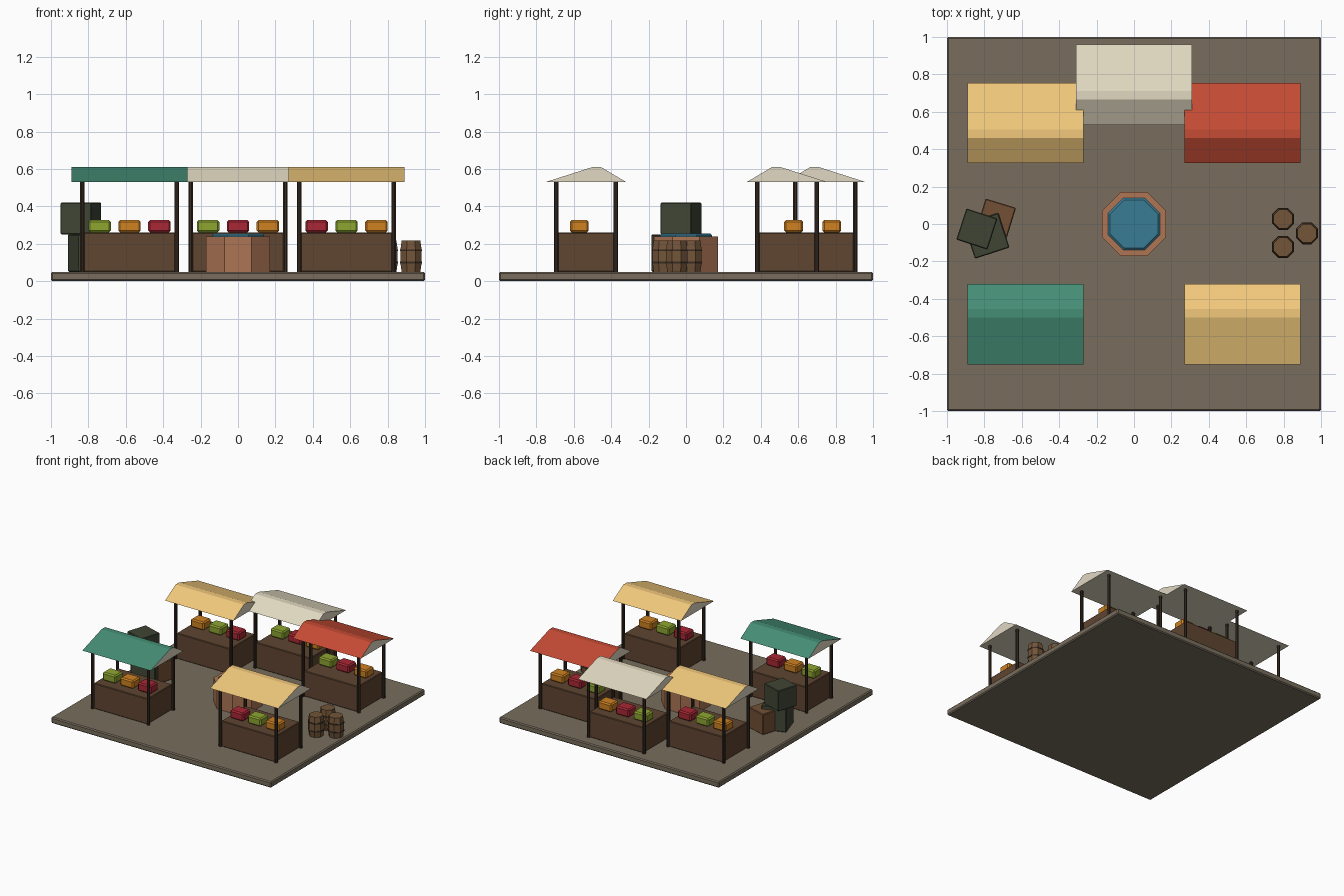
import bpy, bmesh
from math import radians, pi, cos

if "Cube" in bpy.data.objects:
    bpy.data.objects.remove(bpy.data.objects["Cube"])

MATS = {}


def mat(name, rgb):
    m = bpy.data.materials.new(name)
    m.diffuse_color = (*rgb, 1)
    m.use_nodes = True
    m.node_tree.nodes["Principled BSDF"].inputs["Base Color"].default_value = m.diffuse_color
    MATS[name] = m


mat("paving", (0.19, 0.155, 0.11))
mat("timber", (0.115, 0.06, 0.03))
mat("post_wood", (0.04, 0.025, 0.016))
mat("barrel_wood", (0.17, 0.09, 0.04))
mat("clay", (0.42, 0.18, 0.09))
mat("water", (0.04, 0.2, 0.3))
mat("dark_crate", (0.05, 0.06, 0.035))
mat("brown_crate", (0.17, 0.08, 0.035))
mat("canvas", (0.75, 0.69, 0.55))
mat("green", (0.06, 0.27, 0.18))
mat("yellow", (0.88, 0.58, 0.2))
mat("red", (0.56, 0.07, 0.035))
mat("white", (0.75, 0.69, 0.53))
mat("fruit_green", (0.27, 0.38, 0.03))
mat("fruit_orange", (0.62, 0.22, 0.015))
mat("fruit_red", (0.4, 0.02, 0.035))


def make(name, bm, *materials):
    bmesh.ops.recalc_face_normals(bm, faces=bm.faces)
    me = bpy.data.meshes.new(name)
    bm.to_mesh(me)
    bm.free()
    for m in materials:
        me.materials.append(MATS[m])
    ob = bpy.data.objects.new(name, me)
    bpy.context.collection.objects.link(ob)
    return ob


def box(name, x, y, z0, z1, w, d, material, rot=0, bevel=0.005):
    bm = bmesh.new()
    bmesh.ops.create_cube(bm, size=1)
    bmesh.ops.scale(bm, vec=(w, d, z1 - z0), verts=bm.verts)
    ob = make(name, bm, material)
    ob.location = (x, y, (z0 + z1) / 2)
    ob.rotation_euler.z = radians(rot)
    if bevel:
        mod = ob.modifiers.new("bevel", "BEVEL")
        mod.width, mod.segments = bevel, 1
    return ob


def turned(name, x, y, profile, material, sides=8):
    """Closed low-poly turned solid; profile lists (flat-to-centre radius, z)."""
    bm = bmesh.new()
    rings = []
    for r, z in profile:
        c = bmesh.ops.create_circle(bm, segments=sides, radius=r / cos(pi / sides))["verts"]
        bmesh.ops.translate(bm, vec=(0, 0, z), verts=c)
        rings.append(c)
    for a, b in zip(rings, rings[1:]):
        for i in range(sides):
            j = (i + 1) % sides
            bm.faces.new((a[i], a[j], b[j], b[i]))
    bm.faces.new(rings[0])
    bm.faces.new(rings[-1])
    ob = make(name, bm, material)
    ob.location = (x, y, 0)
    ob.rotation_euler.z = pi / sides
    return ob


def canopy(name, x, y, side, material):
    """Flat-bottomed asymmetric roof: coloured top, canvas gables and underside."""
    profile = [(-0.215, 0.53), (0.035, 0.61), (0.08, 0.61), (0.215, 0.53)]
    bm = bmesh.new()
    ends = [[bm.verts.new((sx * 0.31, side * py, pz)) for py, pz in profile]
            for sx in (-1, 1)]
    for i in range(4):
        j = (i + 1) % 4
        f = bm.faces.new((ends[0][i], ends[0][j], ends[1][j], ends[1][i]))
        f.material_index = 1 if i == 3 else 0
    for e in ends:
        bm.faces.new(e).material_index = 1
    make(name, bm, material, "canvas").location = (x, y, 0)


def stall(label, x, y, side, cloth, goods):
    box(label + "_counter", x, y, 0.05, 0.26, 0.49, 0.32, "timber")
    for sx in (-1, 1):
        for sy in (-1, 1):
            turned(label + "_post", x + sx * 0.253, y + sy * 0.16,
                   [(0.012, 0.05), (0.012, 0.535)], "post_wood")
    for i, g in enumerate(goods):
        box(label + "_goods", x + (i - 1) * 0.16, y - side * 0.035, 0.26, 0.327,
            0.12, 0.10, "fruit_" + g, bevel=0.01)
    canopy(label + "_canopy", x, y, side, cloth)


# Ground slab
box("ground_slab", 0, 0, 0, 0.05, 2, 2, "paving", bevel=0.008)

# Market stalls, short roof slope towards the plaza
stall("front_left_stall", -0.58, -0.535, 1, "green", ("green", "orange", "red"))
stall("front_right_stall", 0.58, -0.535, 1, "yellow", ("red", "green", "orange"))
stall("back_left_stall", -0.58, 0.54, -1, "yellow", ("orange", "green", "red"))
stall("back_right_stall", 0.58, 0.54, -1, "red", ("green", "red", "orange"))
stall("back_middle_stall", 0, 0.745, -1, "white", ("green", "red", "orange"))

# Octagonal fountain with water disc
turned("fountain_basin", 0, 0, [(0.172, 0.05), (0.172, 0.24)], "clay")
turned("fountain_water", 0, 0, [(0.138, 0.23), (0.138, 0.247), (0.128, 0.255)], "water")

# Stacked crates
box("lower_crate", -0.788, -0.063, 0.05, 0.25, 0.195, 0.195, "dark_crate", 18)
box("upper_crate", -0.84, -0.027, 0.25, 0.42, 0.175, 0.175, "dark_crate", -18)
box("brown_crate", -0.737, 0.03, 0.05, 0.22, 0.17, 0.17, "brown_crate", -17)

# Barrels with dark hoops
for bx, by in ((0.797, 0.027), (0.797, -0.123), (0.925, -0.05)):
    turned("barrel", bx, by, [(0.05, 0.05), (0.057, 0.10), (0.057, 0.165), (0.05, 0.217)],
           "barrel_wood")
    for hz in (0.10, 0.165):
        turned("barrel_hoop", bx, by, [(0.059, hz - 0.005), (0.059, hz + 0.005)], "post_wood")
